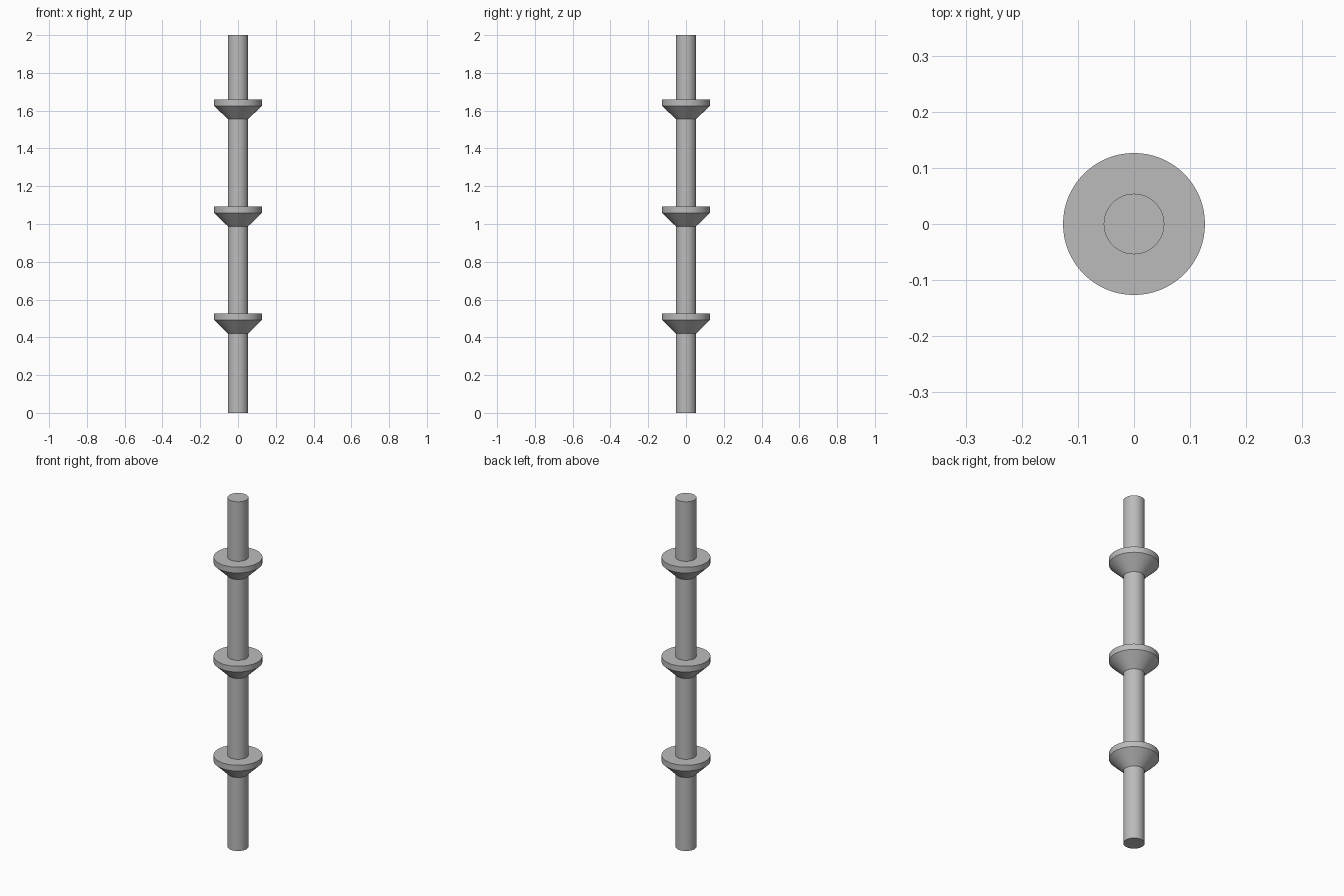
import bpy, bmesh, math

if "Cube" in bpy.data.objects:
    bpy.data.objects.remove(bpy.data.objects["Cube"])

SIDES = 64
POLE_R, RIM_R = 0.054, 0.1265

steel = bpy.data.materials.new("grey steel")
steel.diffuse_color = (0.5, 0.5, 0.5, 1)
steel.use_nodes = True
steel.node_tree.nodes["Principled BSDF"].inputs["Base Color"].default_value = steel.diffuse_color


def lathe(name, profile):
    """Revolve an (r, z) profile around z; cap both ends."""
    bm = bmesh.new()
    rings = []
    for r, z in profile:
        rings.append([bm.verts.new((r * math.cos(2 * math.pi * i / SIDES),
                                    r * math.sin(2 * math.pi * i / SIDES), z))
                      for i in range(SIDES)])
    for a, b in zip(rings, rings[1:]):
        for i in range(SIDES):
            j = (i + 1) % SIDES
            bm.faces.new((a[i], a[j], b[j], b[i]))
    bm.faces.new(rings[0][::-1])
    bm.faces.new(rings[-1])
    mesh = bpy.data.meshes.new(name)
    bm.to_mesh(mesh)
    bm.free()
    mesh.materials.append(steel)
    obj = bpy.data.objects.new(name, mesh)
    bpy.context.collection.objects.link(obj)
    bpy.ops.object.select_all(action='DESELECT')
    obj.select_set(True)
    bpy.context.view_layer.objects.active = obj
    bpy.ops.object.shade_smooth_by_angle(angle=math.radians(30))
    return obj


# Straight round pole
lathe("pole", [(POLE_R, 0), (POLE_R, 2)])

# Three collars: flared cone below, short straight rim, flat top
for n in range(3):
    z = 0.421 + 0.567 * n
    lathe(f"collar_{n + 1}", [(POLE_R, z), (RIM_R, z + 0.071), (RIM_R, z + 0.104)])
